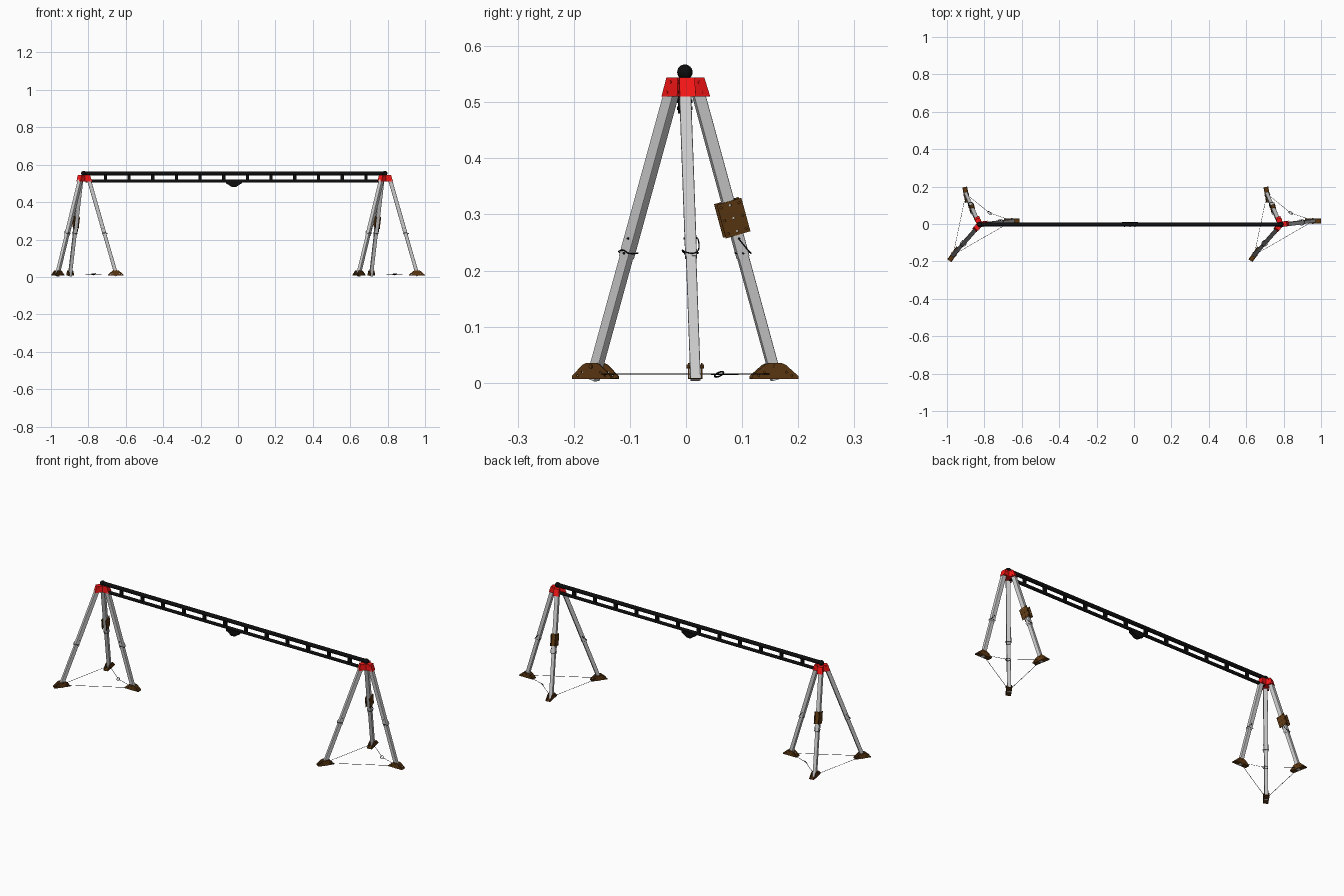
import bpy, bmesh, math
from mathutils import Matrix, Vector as V

if "Cube" in bpy.data.objects:
    bpy.data.objects.remove(bpy.data.objects["Cube"])


def material(name, col):
    m = bpy.data.materials.new(name)
    m.diffuse_color = (*col, 1)
    m.use_nodes = True
    m.node_tree.nodes["Principled BSDF"].inputs["Base Color"].default_value = m.diffuse_color
    return m


BLACK = material("black", (0.004, 0.004, 0.004))
RED = material("red", (0.95, 0.008, 0.008))
BROWN = material("brown", (0.11, 0.04, 0.006))
GREY = material("aluminium", (0.55, 0.55, 0.55))


def add(name, mesh, mat, M=Matrix(), smooth=False):
    ob = bpy.data.objects.new(name, mesh)
    bpy.context.collection.objects.link(ob)
    ob.matrix_world = M
    mesh.materials.clear()
    mesh.materials.append(mat)
    if smooth:
        bpy.ops.object.select_all(action='DESELECT')
        ob.select_set(True)
        bpy.context.view_layer.objects.active = ob
        bpy.ops.object.shade_smooth_by_angle(angle=math.radians(40))
    return ob


def from_bm(name, bm, mat, M=Matrix(), smooth=False):
    bmesh.ops.recalc_face_normals(bm, faces=bm.faces)
    me = bpy.data.meshes.new(name)
    bm.to_mesh(me)
    bm.free()
    return add(name, me, mat, M, smooth)


def box(name, size, mat, M, bevel=0.0):
    bm = bmesh.new()
    bmesh.ops.create_cube(bm, size=1, matrix=Matrix.Diagonal((*size, 1)))
    if bevel:
        edges = [e for e in bm.edges if abs((e.verts[0].co - e.verts[1].co).z) > 1e-6]
        bmesh.ops.bevel(bm, geom=edges, offset=bevel, segments=2, affect='EDGES', profile=0.5)
    return from_bm(name, bm, mat, M)


def rod(name, a, b, r, mat, seg=20):
    a, b = V(a), V(b)
    bm = bmesh.new()
    bmesh.ops.create_cone(bm, cap_ends=True, segments=seg, radius1=r, radius2=r, depth=(b - a).length)
    M = Matrix.Translation((a + b) / 2) @ (b - a).to_track_quat('Z', 'Y').to_matrix().to_4x4()
    return from_bm(name, bm, mat, M, True)


def curve_mesh(name, cu, mat, M, smooth):
    tmp = bpy.data.objects.new("tmp", cu)
    bpy.context.collection.objects.link(tmp)
    dg = bpy.context.evaluated_depsgraph_get()
    me = bpy.data.meshes.new_from_object(tmp.evaluated_get(dg))
    bpy.data.objects.remove(tmp)
    return add(name, me, mat, M, smooth)


def wire(name, pts, r, mat, closed=False):
    cu = bpy.data.curves.new(name, 'CURVE')
    cu.dimensions, cu.bevel_depth, cu.bevel_resolution, cu.resolution_u = '3D', r, 1, 6
    sp = cu.splines.new('NURBS')
    sp.points.add(len(pts) - 1)
    for p, q in zip(sp.points, pts):
        p.co = (*q, 1)
    sp.order_u, sp.use_endpoint_u, sp.use_cyclic_u = 3, True, closed
    return curve_mesh(name, cu, mat, Matrix(), True)


def plate(name, outline, holes, thick, mat, M):
    """Flat drilled plate in local XY; holes are (x, y, radius)."""
    cu = bpy.data.curves.new(name, 'CURVE')
    cu.dimensions, cu.fill_mode, cu.extrude = '2D', 'BOTH', thick / 2
    rings = [outline] + [[(x + r * math.cos(k * math.pi / 5), y + r * math.sin(k * math.pi / 5))
                          for k in range(10)] for x, y, r in holes]
    for ring in rings:
        sp = cu.splines.new('POLY')
        sp.points.add(len(ring) - 1)
        for p, (x, y) in zip(sp.points, ring):
            p.co = (x, y, 0, 1)
        sp.use_cyclic_u = True
    return curve_mesh(name, cu, mat, M, False)


def frame(o, x, y, z):
    M = Matrix((x, y, z)).transposed().to_4x4()
    M.translation = o
    return M


FOOT = [(-.042, .007), (.042, .007), (.042, .012), (.019, .032), (.012, .035),
        (-.012, .035), (-.019, .032), (-.042, .012)]
FOOT_HOLES = [(s * x, z, .0018) for s in (-1, 1) for x, z in ((.03, .013), (.02, .019))]
RECT = [(-.023, -.031), (.023, -.031), (.023, .031), (-.023, .031)]
RECT_HOLES = [(x, y, .0022) for x in (-.017, 0, .017) for y in (-.024, 0, .024)]
# top, bottom, heading of the foot in degrees
LEGS = [((-.84, -.022, .53), (-.967, -.166, .006), 235),
        ((-.838, .018, .53), (-.899, .161, .006), 101),
        ((-.80, -.002, .53), (-.649, .017, .006), 0)]
APEX = V((-.825, -.002, 0))
UP = V((0, 0, 1))


def leg(side, i, top, bot, heading):
    top, bot = V(top), V(bot)
    up = (top - bot).normalized()
    a = math.radians(heading)
    rad = V((math.cos(a), math.sin(a), 0))
    flat = UP.cross(rad)
    lat = (flat - up * flat.dot(up)).normalized()
    out = lat.cross(up)
    tag = f"{side}_leg_{i}"

    def at(t):
        return bot.lerp(top, t)
    L = (top - bot).length
    # telescoping tubes
    box(tag + "_outer_tube", (.021, .021, L * .56), GREY, frame(at(.695), out, lat, up), .002)
    box(tag + "_inner_tube", (.019, .0185, L * .5), GREY, frame(at(.25), out, lat, up), .002)
    # locking pins with a lanyard loop
    for t in (.43, .48):
        c = at(t)
        rod(tag + "_pin", c - lat * .0125, c + lat * .0125, .002, BLACK, 10)
    c = at(.44)
    m = lat if i == 3 else -lat
    loop = [c + m * .0135 + up * .02, c + m * .017 + out * .008, c + m * .006 + out * .016 - up * .012,
            c - m * .01 + out * .015 - up * .008, c - m * .0165 + up * .002,
            c - m * .012 - out * .012 - up * .004, c + m * .014 - out * .012 - up * .002]
    wire(tag + "_lanyard", loop, .0012, BLACK)
    # foot: side plates, base sheet and cross bolt
    fc = V((at(.03).x, at(.03).y, 0))
    for s in (-1, 1):
        plate(tag + "_foot_plate", FOOT, FOOT_HOLES, .003, BROWN,
              frame(fc + flat * s * .0115, rad, UP, -flat))
    box(tag + "_foot_base", (.084, .023, .0015), BROWN, frame(fc + UP * .0078, rad, flat, UP))
    b = fc + UP * .029
    rod(tag + "_foot_bolt", b - flat * .0155, b + flat * .0155, .0035, BROWN, 12)
    # red head bracket lobe
    spoke = V((bot.x - top.x, bot.y - top.y, 0)).normalized()
    side_dir = UP.cross(spoke)
    bm = bmesh.new()
    vs = [[bm.verts.new((x, y, z)) for x, y in ((-.014, -w), (r, -w), (r, w), (-.014, w))]
          for z, r, w in ((.51, .043, .0145), (.544, .032, .0135))]
    bm.faces.new(vs[0])
    bm.faces.new(vs[1])
    for k in range(4):
        j = (k + 1) % 4
        bm.faces.new((vs[0][k], vs[0][j], vs[1][j], vs[1][k]))
    A = APEX + V((1.61 if side == "right" else 0, 0, 0))
    from_bm(tag + "_head_bracket", bm, RED, frame(A, spoke, side_dir, UP))
    for z, r in ((.518, .03), (.536, .022)):
        p = A + spoke * r + UP * z
        rod(tag + "_head_bolt", p - side_dir * .0155, p + side_dir * .0155, .0025, RED, 10)
    # drilled accessory bracket wrapped round the rear leg
    if i == 2:
        c = at(.55)
        for s in (-1, 1):
            plate(tag + "_drilled_plate", RECT, RECT_HOLES, .003, BROWN,
                  frame(c + lat * s * .0115, out, up, -lat))
        box(tag + "_drilled_plate_back", (.002, .022, .062), BROWN, frame(c + out * .0125, out, lat, up))


for side, dx in (("left", 0), ("right", 1.61)):
    off = V((dx, 0, 0))
    for i, (t, b, h) in enumerate(LEGS, 1):
        leg(side, i, V(t) + off, V(b) + off, h)
    # tie wires between the feet, one with a connecting link
    f = [V((b[0] + dx, b[1], .016)) for t, b, h in LEGS]
    c = V((-.772 + dx, .059, .015))
    for k, pts in enumerate(([f[0], f[1]], [f[0], f[2]], [f[1], c], [c, f[2]])):
        rod(f"{side}_tie_wire_{k}", pts[0], pts[1], .001, BLACK, 6)
    u = (f[2] - f[1]).normalized()
    w = V((-u.y, u.x, .8)).normalized()
    ring = [c + u * .013 * math.cos(a) + w * .008 * math.sin(a)
            for a in [k * math.pi / 4 for k in range(8)]]
    wire(side + "_connecting_link", ring, .0015, BLACK, True)
    # round end knob of the beam
    bm = bmesh.new()
    bmesh.ops.create_uvsphere(bm, u_segments=24, v_segments=12, radius=.0138)
    from_bm(side + "_beam_knob", bm, BLACK, Matrix.Translation(APEX + off + UP * .5535), True)

# ladder beam
Y = -.002
rod("beam_top_tube", (-.834, Y, .5535), (.793, Y, .5535), .0105, BLACK)
rod("beam_bottom_tube", (-.815, Y, .513), (.775, Y, .513), .0085, BLACK)
for k in range(12):
    x = -.709 + k * .1266
    box("beam_post", (.017, .012, .042), BLACK, Matrix.Translation((x, Y, .533)))

# hanging trolley under the beam
TROLLEY = [(-.043, .012), (.043, .012), (.043, .001), (.026, -.009), (.011, -.020),
           (-.011, -.020), (-.026, -.009), (-.043, .001)]
for s in (-1, 1):
    plate("trolley_side_plate", TROLLEY, [], .003, BLACK,
          frame(V((-.022, Y + s * .0105, .500)), V((1, 0, 0)), UP, V((0, -1, 0))))
for x, z, r in ((-.050, .502, .006), (.006, .502, .006), (-.022, .489, .009)):
    rod("trolley_wheel", (x, Y - .009, z), (x, Y + .009, z), r, BLACK)
    rod("trolley_axle", (x, Y - .014, z), (x, Y + .014, z), .003, BLACK, 10)
